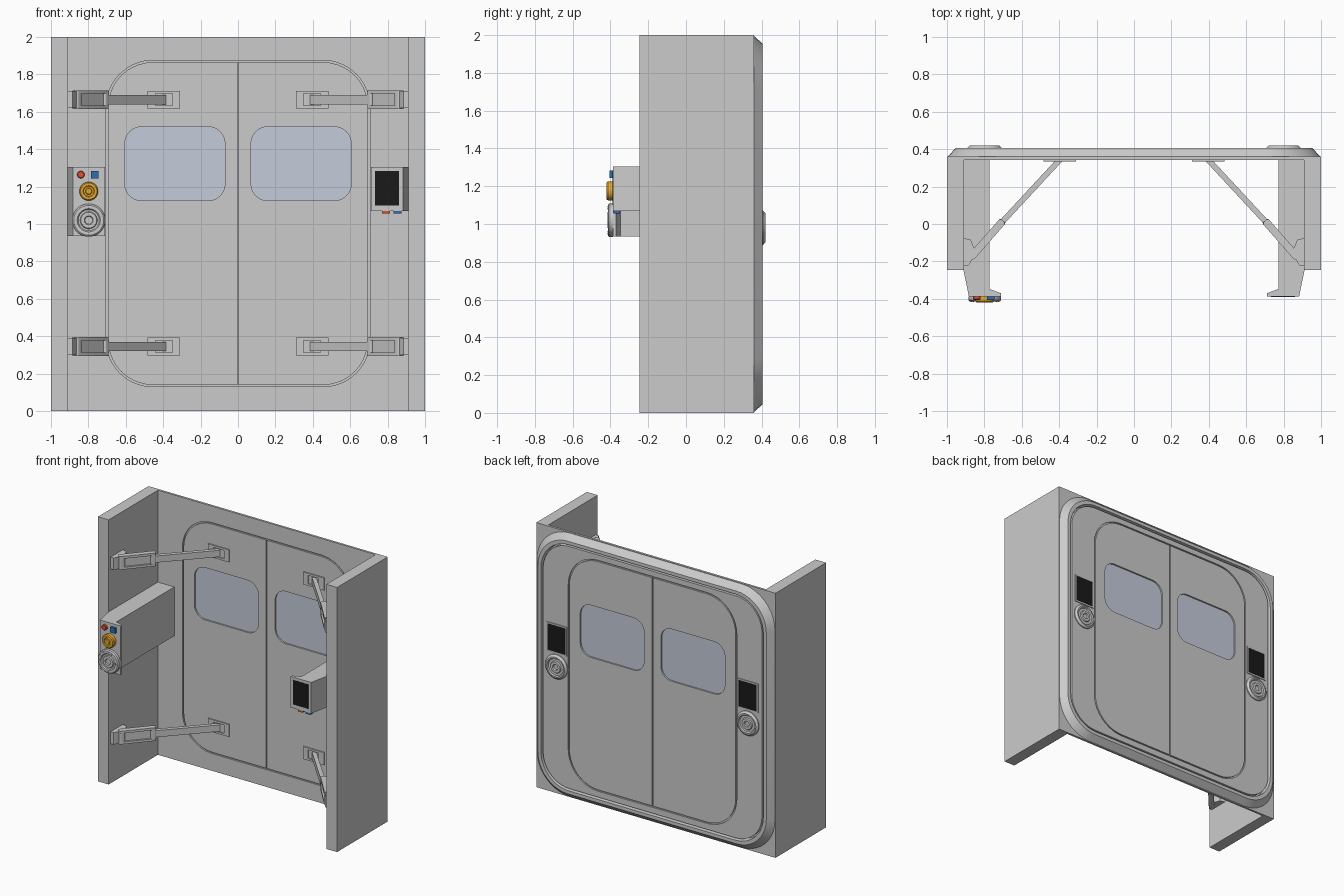
import bpy, bmesh, math
from mathutils import Vector

if "Cube" in bpy.data.objects:
    bpy.data.objects.remove(bpy.data.objects["Cube"])


def material(name, rgb):
    m = bpy.data.materials.new(name)
    m.diffuse_color = (*rgb, 1)
    m.use_nodes = True
    m.node_tree.nodes["Principled BSDF"].inputs["Base Color"].default_value = m.diffuse_color
    return m


RED = material("red", (0.75, 0.08, 0.03))
BLUE = material("blue", (0.03, 0.15, 0.45))
ORANGE = material("orange", (0.8, 0.4, 0.03))
BLACK = material("black", (0.01, 0.01, 0.01))
GLASS = material("glass", (0.55, 0.6, 0.7))


def finish(name, bm, mat=None, mirror=False):
    bmesh.ops.remove_doubles(bm, verts=bm.verts, dist=1e-5)
    bmesh.ops.recalc_face_normals(bm, faces=bm.faces)
    me = bpy.data.meshes.new(name)
    bm.to_mesh(me)
    bm.free()
    ob = bpy.data.objects.new(name, me)
    bpy.context.collection.objects.link(ob)
    if mat:
        me.materials.append(mat)
    if mirror:
        ob.modifiers.new("Mirror", 'MIRROR').use_mirror_merge = False
    bpy.ops.object.select_all(action='DESELECT')
    ob.select_set(True)
    bpy.context.view_layer.objects.active = ob
    bpy.ops.object.shade_smooth_by_angle(angle=math.radians(30))
    return ob


def rounded(x0, x1, z0, z1, radii=0.0, n=10):
    """Rounded rectangle outline; radii = one value or (BL, BR, TR, TL)."""
    r = radii if isinstance(radii, tuple) else (radii,) * 4
    corners = [(x0, z0, 1, 1), (x1, z0, -1, 1), (x1, z1, -1, -1), (x0, z1, 1, -1)]
    pts = []
    for k, (x, z, sx, sz) in enumerate(corners):
        if r[k] == 0:
            pts.append((x, z))
            continue
        for i in range(n + 1):
            a = math.pi * (1 + k / 2 + i / (2 * n))
            pts.append((x + sx * r[k] + r[k] * math.cos(a), z + sz * r[k] + r[k] * math.sin(a)))
    return pts


def prism(name, loops, a, b, axis='y', mat=None, mirror=False):
    """Extrude an outline (first loop) with holes (other loops) from a to b."""
    bm = bmesh.new()
    place = (lambda p, t: (p[0], t, p[1])) if axis == 'y' else (lambda p, t: (p[0], p[1], t))
    ends = []
    for t in (a, b):
        rings = [[bm.verts.new(place(p, t)) for p in lp] for lp in loops]
        edges = [bm.edges.new((r[i - 1], r[i])) for r in rings for i in range(len(r))]
        bmesh.ops.triangle_fill(bm, edges=edges, use_beauty=True,
                                normal=Vector((0, 1, 0)) if axis == 'y' else Vector((0, 0, 1)))
        ends.append(rings)
    for r, s in zip(*ends):
        for i in range(len(r)):
            bm.faces.new((r[i - 1], r[i], s[i], s[i - 1]))
    return finish(name, bm, mat, mirror)


def box(name, x0, x1, y0, y1, z0, z1, **kw):
    return prism(name, [rounded(x0, x1, z0, z1)], y0, y1, **kw)


def lathe(name, x, y, z, profile, sign, mat=None, mirror=False, n=40):
    """Revolve (radius, depth) points about the y direction."""
    bm = bmesh.new()
    rings = [[bm.verts.new((x + r * math.cos(2 * math.pi * i / n), y + sign * d,
                            z + r * math.sin(2 * math.pi * i / n))) for i in range(n)]
             for r, d in profile]
    for p, q in zip(rings, rings[1:]):
        for i in range(n):
            bm.faces.new((p[i - 1], p[i], q[i], q[i - 1]))
    return finish(name, bm, mat, mirror)


def link(name, p0, p1, t, z0, z1, r):
    """Straight bar of thickness t between two xy points."""
    p0, p1 = Vector(p0), Vector(p1)
    d = (p1 - p0).normalized()
    side = Vector((-d.y, d.x))
    pts = [p0 + d * u + side * v for u, v in rounded(0, (p1 - p0).length, -t / 2, t / 2, r, 5)]
    prism(name, [pts], z0, z1, axis='z', mirror=True)


# Side walls and the square wall plate with the door opening
DOOR = rounded(-0.705, 0.705, 0.13, 1.875, 0.25)
box("side_wall", -1, -0.91, -0.245, 0.36, 0, 2, mirror=True)
prism("wall_plate", [rounded(-0.915, 0.915, 0, 2), DOOR], 0.343, 0.36)

# Raised back panel and the chamfered rounded rim around it
prism("back_panel", [rounded(-0.915, 0.915, 0.085, 1.915, 0.22), DOOR], 0.355, 0.4)
bm = bmesh.new()
section = [(1.0, 0.28, 0.355), (0.955, 0.25, 0.405), (0.93, 0.235, 0.405), (0.925, 0.23, 0.355)]
rings = [[bm.verts.new((x, y, z)) for x, z in rounded(-h, h, 1 - h, 1 + h, r)] for h, r, y in section]
for k in range(4):
    p, q = rings[k - 1], rings[k]
    for i in range(len(p)):
        bm.faces.new((p[i - 1], p[i], q[i], q[i - 1]))
finish("back_rim", bm)

# Door leaves, windows and the seals inside the gaps
window = rounded(-0.605, -0.07, 1.125, 1.52, 0.09)
leaf = rounded(-0.695, -0.004, 0.14, 1.865, (0.24, 0, 0, 0.24))
prism("door_leaf", [leaf, window], 0.343, 0.4, mirror=True)
prism("window_glass", [rounded(-0.61, -0.065, 1.12, 1.525, 0.09)], 0.355, 0.388, mat=GLASS, mirror=True)
prism("door_seal", [rounded(-0.71, 0.71, 0.125, 1.88, 0.255),
                    rounded(-0.685, 0.685, 0.15, 1.855, 0.23)], 0.354, 0.39)
box("centre_seal", -0.015, 0.015, 0.354, 0.39, 0.14, 1.865)

# Four folding door arms
for z in (0.345, 1.665):
    prism("arm_wall_bracket", [[(-0.912, -0.075), (-0.872, -0.085), (-0.855, -0.13), (-0.858, -0.18),
                                (-0.885, -0.222), (-0.912, -0.222)]],
          z - 0.045, z + 0.045, axis='z', mirror=True)
    a, b = (-0.875, -0.182), (-0.7, 0.018)
    for s in (-1, 1):
        lo, hi = sorted((z + s * 0.032, z + s * 0.05))
        link("arm_fork_rail", a, b, 0.04, lo, hi, 0.015)
    link("arm_fork_web", (-0.855, -0.16), (-0.72, -0.005), 0.014, z - 0.035, z + 0.035, 0)
    link("arm_fork_front_bar", a, (-0.845, -0.148), 0.04, z - 0.035, z + 0.035, 0.015)
    link("arm_fork_rear_bar", (-0.725, -0.01), b, 0.04, z - 0.035, z + 0.035, 0.01)
    link("arm_beam", (-0.715, 0.0), (-0.395, 0.345), 0.03, z - 0.025, z + 0.025, 0)
    prism("arm_door_mount", [rounded(-0.485, -0.31, z - 0.047, z + 0.047),
                             rounded(-0.44, -0.35, z - 0.032, z + 0.032)], 0.334, 0.346, mirror=True)

# Control housings on both walls (left one is taller)
housing = [(0.912, 0.346), (0.912, -0.245), (0.883, -0.387), (0.712, -0.387),
           (0.712, -0.37), (0.773, -0.347), (0.773, 0.346)]
prism("right_housing", [housing], 1.07, 1.305, axis='z')
prism("left_housing", [[(-x, y) for x, y in housing]], 0.935, 1.305, axis='z')

# Front dial, selector and buttons on the left housing
dial = [(0.088, 0), (0.088, 0.02), (0.08, 0.027), (0.062, 0.027), (0.056, 0.02), (0.046, 0.02),
        (0.042, 0.028), (0.024, 0.028), (0.02, 0.02), (0, 0.02)]
lathe("front_dial", -0.798, -0.387, 1.02, dial, -1)
for i in range(12):
    t = i * math.pi / 6
    lathe("dial_dot", -0.798 + 0.071 * math.cos(t), -0.413, 1.02 + 0.071 * math.sin(t),
          [(0.004, 0), (0.004, 0.003), (0, 0.003)], -1, n=8)
lathe("orange_selector", -0.798, -0.387, 1.175,
      [(0.05, 0), (0.05, 0.026), (0.044, 0.033), (0.03, 0.033), (0.027, 0.027), (0.018, 0.027),
       (0.015, 0.033), (0, 0.033)], -1, ORANGE)
lathe("red_button", -0.84, -0.387, 1.264, [(0.02, 0), (0.02, 0.015), (0.016, 0.018), (0, 0.018)], -1, RED, n=24)
box("blue_button", -0.785, -0.745, -0.405, -0.386, 1.244, 1.284, mat=BLUE)

# Front screen and lower buttons on the right housing
box("front_screen", 0.733, 0.86, -0.39, -0.386, 1.1, 1.283, mat=BLACK)
box("lower_red_button", 0.77, 0.812, -0.385, -0.35, 1.056, 1.072, mat=RED)
box("lower_blue_button", 0.832, 0.874, -0.385, -0.35, 1.056, 1.072, mat=BLUE)

# Back screens and dials on both sides
prism("back_screen_frame", [rounded(-0.885, -0.715, 1.08, 1.3), rounded(-0.875, -0.725, 1.09, 1.29)],
      0.398, 0.406, mirror=True)
box("back_screen", -0.876, -0.724, 0.398, 0.403, 1.089, 1.291, mat=BLACK, mirror=True)
lathe("back_dial", -0.8, 0.399, 0.98,
      [(0.092, 0), (0.092, 0.008), (0.078, 0.021), (0.068, 0.021), (0.062, 0.013), (0.045, 0.013),
       (0.04, 0.021), (0.022, 0.021), (0.018, 0.012), (0, 0.012)], 1, mirror=True)
